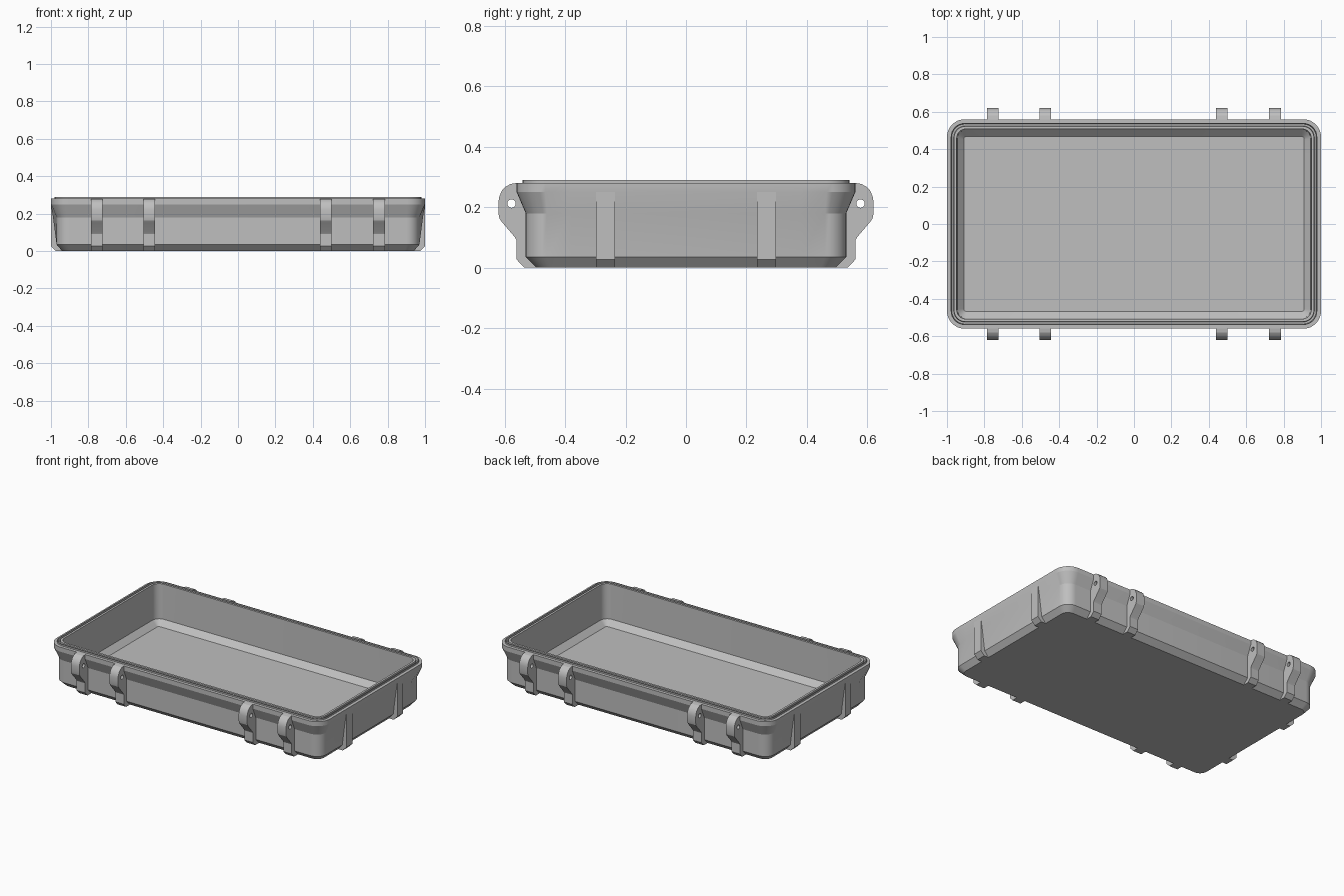
import bpy, bmesh, math
from mathutils import Matrix

if "Cube" in bpy.data.objects:
    bpy.data.objects.remove(bpy.data.objects["Cube"])

grey = bpy.data.materials.new("grey plastic")
grey.diffuse_color = (0.52, 0.52, 0.52, 1)
grey.use_nodes = True
grey.node_tree.nodes["Principled BSDF"].inputs["Base Color"].default_value = grey.diffuse_color


def finish(name, mesh, matrix=None):
    mesh.materials.clear()
    mesh.materials.append(grey)
    mesh.shade_smooth()
    mesh.set_sharp_from_angle(angle=math.radians(20))
    ob = bpy.data.objects.new(name, mesh)
    if matrix:
        ob.matrix_world = matrix
    bpy.context.collection.objects.link(ob)


def ring(bm, hx, hy, r, z, bulge=0.0, steps=8):
    """Rounded rectangle; bulge pushes the middle of the two end walls out."""
    pts = []
    for i, (sx, sy) in enumerate([(1, 1), (-1, 1), (-1, -1), (1, -1)]):
        arc = []
        for k in range(steps + 1):
            a = math.pi / 2 * (i + k / steps)
            arc.append((sx * (hx - r) + r * math.cos(a), sy * (hy - r) + r * math.sin(a)))
        end = (sx * (hx + bulge), sy * 0.38)
        pts += [end] + arc if i in (0, 2) else arc + [end]
    return [bm.verts.new((x, y, z)) for x, y in pts]


# Tray: outer wall, flared flange, grooved rim, inner wall and floor
sections = [
    (0.940, 0.495, 0.05, 0.0, 0), (0.970, 0.530, 0.07, 0.035, 0),
    (0.970, 0.530, 0.07, 0.18, 0.019), (1.0, 0.56, 0.095, 0.25, 0),
    (1.0, 0.56, 0.095, 0.28, 0), (0.980, 0.540, 0.075, 0.28, 0),
    (0.980, 0.540, 0.075, 0.29, 0), (0.976, 0.536, 0.07, 0.29, 0),
    (0.974, 0.534, 0.07, 0.268, 0), (0.964, 0.524, 0.06, 0.268, 0),
    (0.962, 0.522, 0.06, 0.29, 0), (0.948, 0.508, 0.05, 0.29, 0),
    (0.945, 0.505, 0.05, 0.06, 0), (0.910, 0.468, 0.015, 0.025, 0),
]
bm = bmesh.new()
rings = [ring(bm, *s) for s in sections]
for a, b in zip(rings, rings[1:]):
    for i in range(len(a)):
        j = (i + 1) % len(a)
        bm.faces.new((a[i], a[j], b[j], b[i]))
bm.faces.new(rings[0][::-1])
bm.faces.new(rings[-1])
bmesh.ops.recalc_face_normals(bm, faces=bm.faces)
tray = bpy.data.meshes.new("tray")
bm.to_mesh(tray)
bm.free()
finish("tray", tray)


def plate_mesh(name, outlines, width):
    """Flat outline (with optional holes) extruded to a centred thickness."""
    cu = bpy.data.curves.new(name, 'CURVE')
    cu.dimensions = '2D'
    cu.fill_mode = 'BOTH'
    cu.extrude = width / 2
    for pts in outlines:
        sp = cu.splines.new('POLY')
        sp.points.add(len(pts) - 1)
        for p, (u, v) in zip(sp.points, pts):
            p.co = (u, v, 0, 1)
        sp.use_cyclic_u = True
    ob = bpy.data.objects.new(name, cu)
    bpy.context.collection.objects.link(ob)
    bpy.context.view_layer.update()
    dg = bpy.context.evaluated_depsgraph_get()
    mesh = bpy.data.meshes.new_from_object(ob.evaluated_get(dg))
    bpy.data.objects.remove(ob)
    bm = bmesh.new()
    bm.from_mesh(mesh)
    bmesh.ops.remove_doubles(bm, verts=bm.verts, dist=1e-5)
    bmesh.ops.recalc_face_normals(bm, faces=bm.faces)
    bm.to_mesh(mesh)
    bm.free()
    return mesh


def placed(out, along):
    """Matrix: plate u runs outward, v runs up, thickness runs along the wall."""
    ox, oy = out
    return Matrix(((ox, 0, oy, -oy and along or 0),
                   (oy, 0, -ox, ox and along or 0),
                   (0, 1, 0, 0), (0, 0, 0, 1)))


# Hinge and latch lugs on the front and back, each with a pin hole
lug = [(0.495, 0), (0.535, 0), (0.56, 0.027), (0.56, 0.09), (0.566, 0.101),
       (0.608, 0.15), (0.617, 0.163), (0.62, 0.178), (0.62, 0.22), (0.617, 0.237),
       (0.608, 0.256), (0.596, 0.268), (0.58, 0.277), (0.56, 0.28),
       (0.55, 0.27), (0.55, 0.25), (0.525, 0.19), (0.525, 0.035)]
hole = [(0.577 + 0.014 * math.cos(a * math.pi / 8), 0.212 + 0.014 * math.sin(a * math.pi / 8))
        for a in range(16)]
lug_mesh = plate_mesh("lug", [lug, hole], 0.062)
for side, sy in (("front", -1), ("back", 1)):
    for x in (-0.756, -0.474, 0.47, 0.754):
        finish(f"{side}_lug", lug_mesh.copy(), placed((0, sy), x))

# Upright ribs on both ends
rib = [(0.94, 0), (0.973, 0), (1.0, 0.027), (1.0, 0.25), (0.985, 0.25), (0.96, 0.035)]
rib_mesh = plate_mesh("rib", [rib], 0.062)
for side, sx in (("left", -1), ("right", 1)):
    for y in (-0.266, 0.266):
        finish(f"{side}_rib", rib_mesh.copy(), placed((sx, 0), y))
